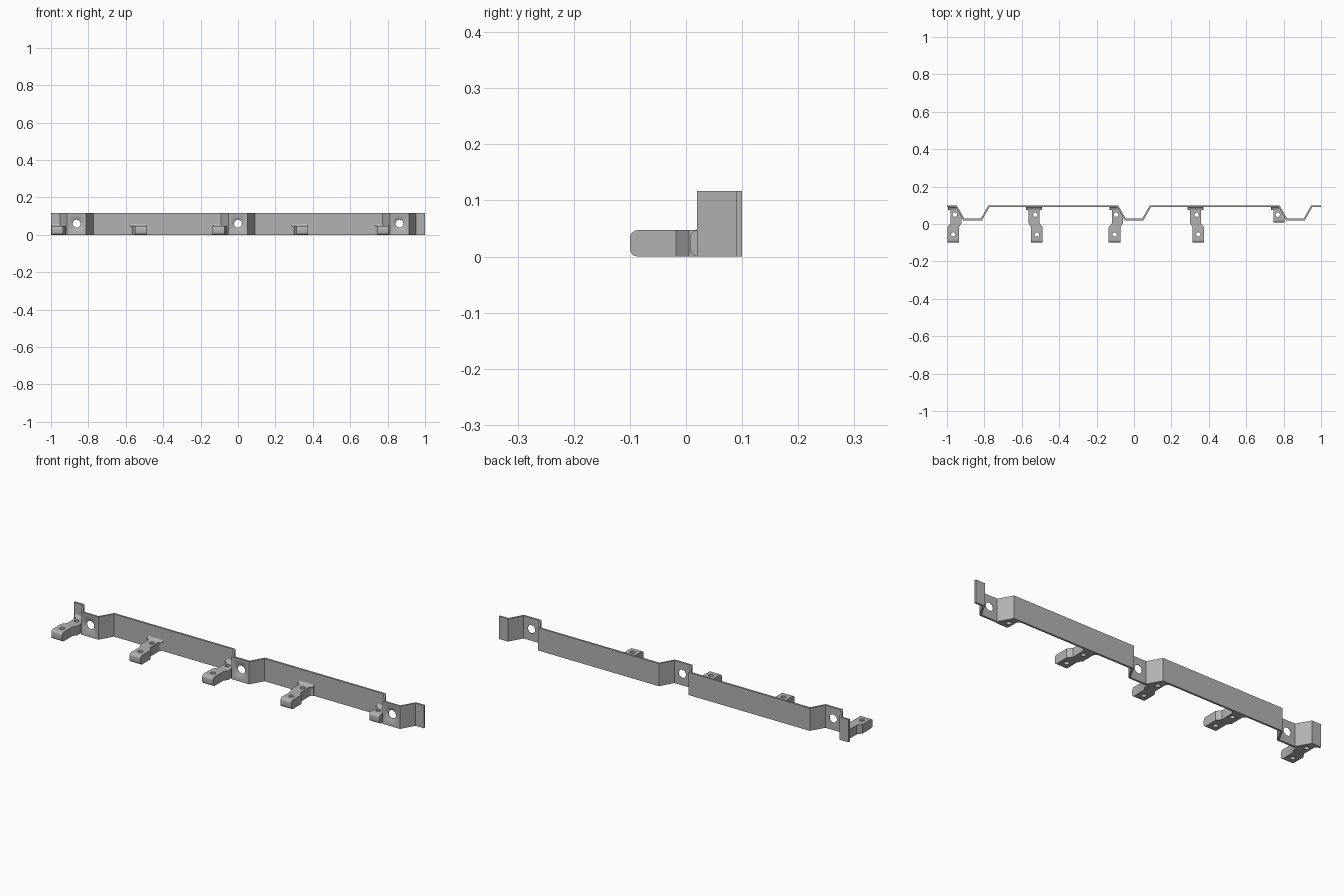
import bpy, bmesh, math
from mathutils import Matrix

if "Cube" in bpy.data.objects:
    bpy.data.objects.remove(bpy.data.objects["Cube"])

PITCH = 0.863          # spacing of the screw recesses
STRIP_H = 0.117
BRACKET_H = 0.047

grey = bpy.data.materials.new("plain grey")
grey.diffuse_color = (0.45, 0.45, 0.45, 1)
grey.use_nodes = True
grey.node_tree.nodes["Principled BSDF"].inputs["Base Color"].default_value = grey.diffuse_color


def finish(name, bm):
    bmesh.ops.recalc_face_normals(bm, faces=bm.faces)
    mesh = bpy.data.meshes.new(name)
    bm.to_mesh(mesh)
    bm.free()
    mesh.materials.append(grey)
    ob = bpy.data.objects.new(name, mesh)
    bpy.context.collection.objects.link(ob)
    return ob


def activate(ob):
    bpy.ops.object.select_all(action='DESELECT')
    ob.select_set(True)
    bpy.context.view_layer.objects.active = ob


def prism(points, offset):
    """Closed 3D outline extruded along an offset."""
    bm = bmesh.new()
    face = bm.faces.new([bm.verts.new(p) for p in points])
    ext = bmesh.ops.extrude_face_region(bm, geom=[face])
    verts = [g for g in ext["geom"] if isinstance(g, bmesh.types.BMVert)]
    bmesh.ops.translate(bm, verts=verts, vec=offset)
    return bm


def cone(bm, r1, r2, depth, loc, along_y=False):
    m = Matrix.Translation(loc)
    if along_y:
        m = m @ Matrix.Rotation(math.radians(90), 4, 'X')  # r2 end faces -y
    bmesh.ops.create_cone(bm, cap_ends=True, segments=24, radius1=r1,
                          radius2=r2, depth=depth, matrix=m)


def cut(ob, cutters):
    for cutter in cutters:
        activate(ob)
        mod = ob.modifiers.new("cut", 'BOOLEAN')
        mod.operation = 'DIFFERENCE'
        mod.solver = 'EXACT'
        mod.object = cutter
        bpy.ops.object.modifier_apply(modifier=mod.name)
        bpy.data.objects.remove(cutter)


def smooth(ob):
    activate(ob)
    bpy.ops.object.shade_smooth_by_angle(angle=math.radians(35))


# Folded mounting strip with three recesses
front = [(-1, 0.09)]
for c in (-PITCH, 0, PITCH):
    front += [(c - 0.09, 0.09), (c - 0.05, 0.02), (c + 0.05, 0.02), (c + 0.09, 0.09)]
front.append((1, 0.09))
back = [(-1, 0.1)]
for c in (-PITCH, 0, PITCH):
    back += [(c - 0.085, 0.1), (c - 0.045, 0.03), (c + 0.045, 0.03), (c + 0.085, 0.1)]
back.append((1, 0.1))
strip = finish("mounting_strip",
               prism([(x, y, 0) for x, y in front + back[::-1]], (0, 0, STRIP_H)))

# Countersunk screw holes
cutters = []
for c in (-PITCH, 0, PITCH):
    bm = bmesh.new()
    cone(bm, 0.021, 0.021, 0.04, (c, 0.025, 0.06), True)
    cutters.append(finish("hole_cutter", bm))
    bm = bmesh.new()
    cone(bm, 0.021, 0.038, 0.009, (c, 0.0235, 0.06), True)
    cutters.append(finish("countersink_cutter", bm))
cut(strip, cutters)
smooth(strip)


# Cranked brackets; x is measured from the rear hole
FLARE = [(-0.036, 0.092), (-0.036, 0.089), (-0.028, 0.085), (-0.023, 0.079), (-0.022, 0.072)]


def bracket(name, x0, mirror=False, short=False):
    if short:
        pts = [(-0.022, 0.007), (0.036, 0.007)]
    else:
        pts = [(-0.022, 0.005), (-0.04, -0.018), (-0.04, -0.1),
               (0.022, -0.1), (0.022, -0.018), (0.036, 0.005)]
    if mirror:      # stands on the flat wall, flared on both sides
        pts += [(-x + 0.014, y) for x, y in FLARE[::-1]]
    else:           # trimmed against the recess slope
        pts += [(0.036, 0.039), (0.006, 0.092)]
    pts += FLARE
    s = -1 if mirror else 1
    bm = prism([(x0 + s * x, y, 0) for x, y in pts], (0, 0, BRACKET_H))
    # Rounded nose
    ymin = min(v.co.y for v in bm.verts)
    nose = [e for e in bm.edges if all(abs(v.co.y - ymin) < 1e-5 for v in e.verts)
            and abs(e.verts[0].co.z - e.verts[1].co.z) < 1e-5]
    bmesh.ops.bevel(bm, geom=nose, offset=0.014, segments=4, profile=0.5, affect='EDGES')
    ob = finish(name, bm)
    # Vertical holes
    holes = [(0, 0.05)] if short else [(0, 0.05), (-0.009, -0.056)]
    cutters = []
    for hx, hy in holes:
        bm = bmesh.new()
        cone(bm, 0.012, 0.012, 0.2, (x0 + s * hx, hy, 0.02))
        cutters.append(finish("hole_cutter", bm))
    cut(ob, cutters)
    smooth(ob)
    # Fillet between bracket top and wall
    a, b = -0.036, (0.05 if mirror else 0.006)
    prof = [(0.092, 0.046), (0.076, 0.046), (0.076, 0.047), (0.083, 0.049),
            (0.088, 0.053), (0.09, 0.058), (0.092, 0.058)]
    fillet = finish(name + "_fillet",
                    prism([(x0 + s * a, y, z) for y, z in prof], (s * (b - a), 0, 0)))
    smooth(fillet)


bracket("left_end_bracket", -PITCH - 0.095)
bracket("left_bracket", -0.528, mirror=True)
bracket("middle_bracket", -0.095)
bracket("right_bracket", PITCH - 0.528, mirror=True)
bracket("right_end_stub", PITCH - 0.095, short=True)
